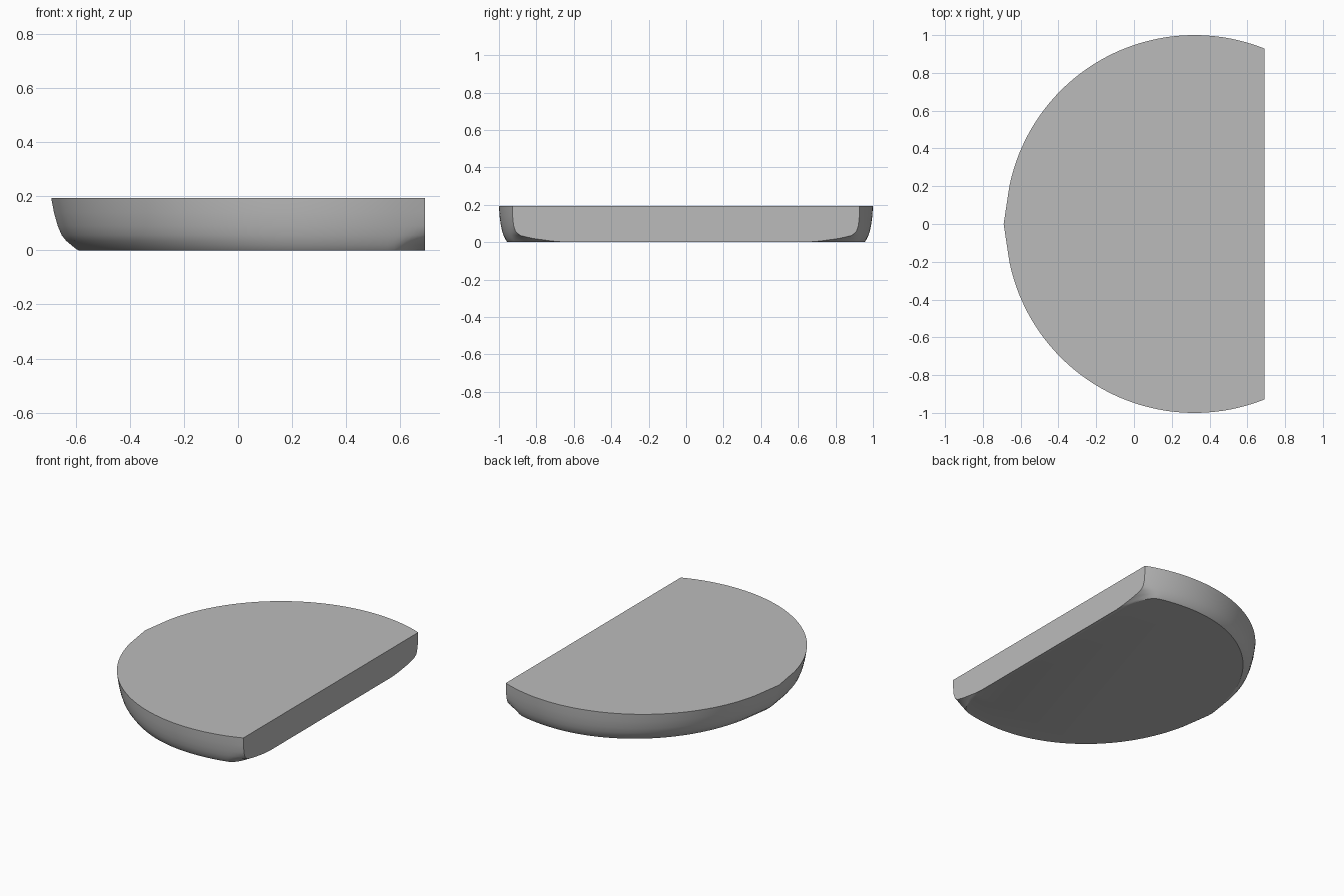
import bpy, bmesh, math

if "Cube" in bpy.data.objects:
    bpy.data.objects.remove(bpy.data.objects["Cube"])

X_CUT = 0.69      # flat cut side
CX = 0.32         # centre of the round outline

# height, half width, inset at the tip, half width at the flat cut
ROWS = [(0.0, 0.955, 0.100, 0.65), (0.006, 0.960, 0.090, 0.72),
        (0.020, 0.968, 0.073, 0.82), (0.035, 0.975, 0.055, 0.885),
        (0.055, 0.982, 0.039, 0.910), (0.090, 0.990, 0.024, 0.922),
        (0.140, 0.997, 0.010, 0.927), (0.193, 1.0, 0.0, 0.929)]
N = 56


def half_outline(ry, inset, w):
    """Outline from the cut corner round to the pointed tip, y >= 0."""
    tip = -0.69 + inset
    rx = 1.0 - inset
    end = math.sqrt(1 - (X_CUT - CX) ** 2)
    start = math.acos(X_CUT - CX)
    pts = []
    for i in range(N + 1):
        a = start + (math.pi - start) * (i / N) ** 1.25
        c, s = math.cos(a), math.sin(a)
        x = CX + c * (1.0 if c > 0 else rx)
        y = ry * s
        if c < 0 and s < 0.2:                      # straight flanks of the tip
            x0 = CX - rx * math.sqrt(1 - 0.04)
            x = tip + (x0 - tip) * s / 0.2
        t = max(0.0, (x - 0.56) / (X_CUT - 0.56))  # rounded lower corner
        y -= (ry * end - w) * t ** 3
        pts.append((x, max(y, 0.0)))
    return pts


# Rounded slab lofted from stacked outlines
bm = bmesh.new()
rings = []
for z, ry, inset, w in ROWS:
    h = half_outline(ry, inset, w)
    pts = h + [(x, -y) for x, y in reversed(h[:-1])]
    rings.append([bm.verts.new((x, y, z)) for x, y in pts])
for lo, hi in zip(rings, rings[1:]):
    for i in range(len(lo) - 1):
        bm.faces.new((lo[i], lo[i + 1], hi[i + 1], hi[i]))
# Flat cut side, top and bottom
bm.faces.new([r[0] for r in rings] + [r[-1] for r in reversed(rings)])
bm.faces.new(rings[-1])
bm.faces.new(rings[0][::-1])
bmesh.ops.recalc_face_normals(bm, faces=bm.faces[:])

mesh = bpy.data.meshes.new("rounded_slab")
bm.to_mesh(mesh)
bm.free()
slab = bpy.data.objects.new("rounded_slab", mesh)
bpy.context.collection.objects.link(slab)

grey = bpy.data.materials.new("plain grey")
grey.diffuse_color = (0.5, 0.5, 0.5, 1)
grey.use_nodes = True
grey.node_tree.nodes["Principled BSDF"].inputs["Base Color"].default_value = grey.diffuse_color
mesh.materials.append(grey)

bpy.context.view_layer.objects.active = slab
slab.select_set(True)
bpy.ops.object.shade_smooth_by_angle(angle=math.radians(30))
